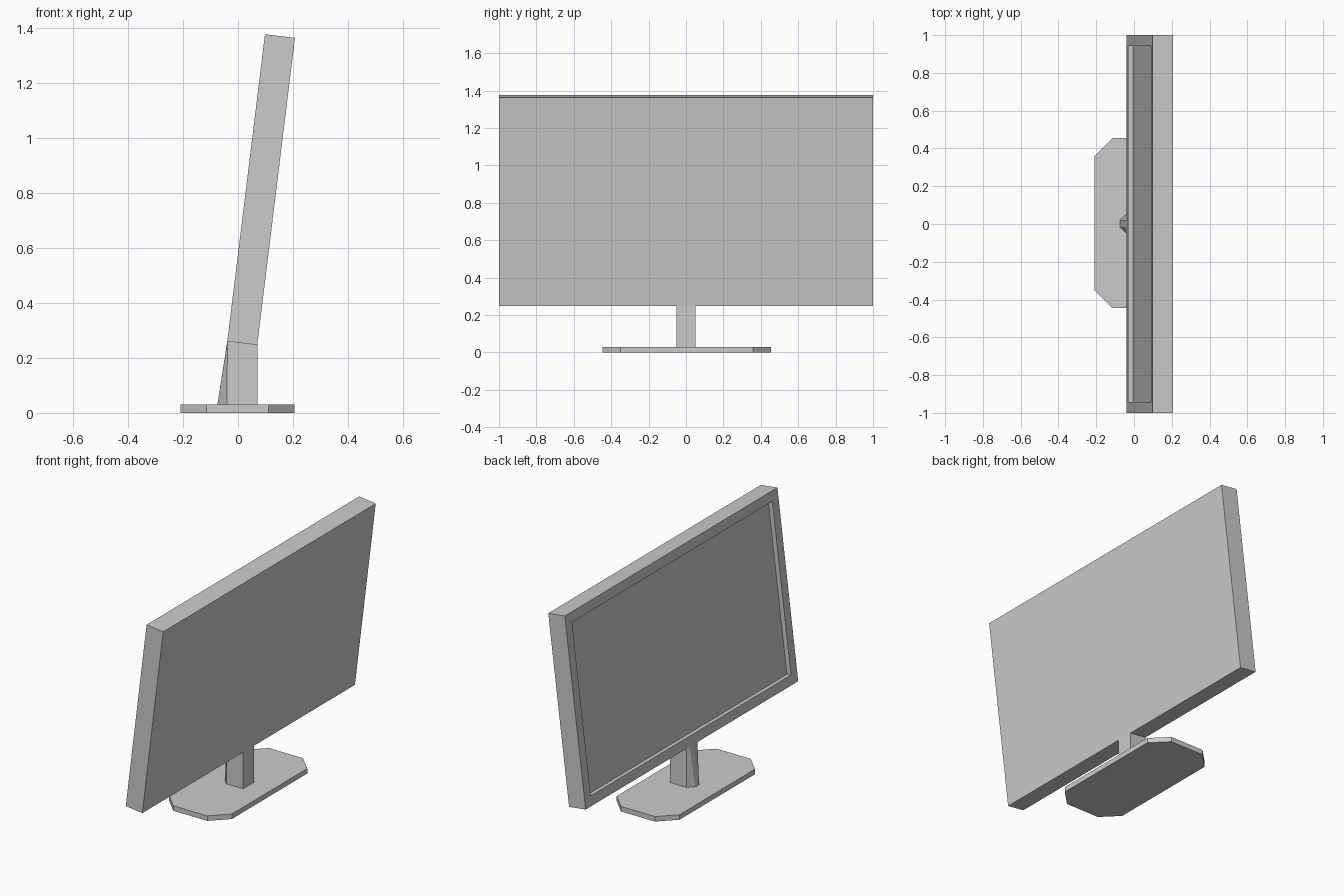
import bpy, bmesh

if "Cube" in bpy.data.objects:
    bpy.data.objects.remove(bpy.data.objects["Cube"])


def loft(name, lower, upper, edit=None):
    """Solid between two matching outlines, with capped ends."""
    bm = bmesh.new()
    a = [bm.verts.new(p) for p in lower]
    b = [bm.verts.new(p) for p in upper]
    n = len(a)
    bm.faces.new(a[::-1])
    bm.faces.new(b)
    for i in range(n):
        j = (i + 1) % n
        bm.faces.new((a[i], a[j], b[j], b[i]))
    bmesh.ops.recalc_face_normals(bm, faces=bm.faces[:])
    if edit:
        edit(bm)
    mesh = bpy.data.meshes.new(name)
    bm.to_mesh(mesh)
    bm.free()
    obj = bpy.data.objects.new(name, mesh)
    bpy.context.collection.objects.link(obj)
    return obj


# Base plate with chamfered corners
hx, hy, c, cx, cy = 0.207, 0.45, 0.095, -0.002, 0.004
outline = [(hx, hy - c), (hx - c, hy), (c - hx, hy), (-hx, hy - c),
           (-hx, c - hy), (c - hx, -hy), (hx - c, -hy), (hx, c - hy)]
loft("base",
     [(x + cx, y + cy, 0) for x, y in outline],
     [(x + cx, y + cy, 0.03) for x, y in outline])

# Neck: straight back part, faceted front leaning into the panel
loft("neck",
     [(0.07, -0.052, 0.03), (0.07, 0.052, 0.03), (-0.04, 0.052, 0.03),
      (-0.075, 0.02, 0.03), (-0.075, -0.016, 0.03), (-0.04, -0.052, 0.03)],
     [(0.07, -0.052, 0.247), (0.07, 0.052, 0.247), (-0.0385, 0.052, 0.26),
      (-0.039, 0.02, 0.26), (-0.039, -0.016, 0.26), (-0.0385, -0.052, 0.26)])


# Panel: tilted slab with a recessed screen on the -x side
def recess(bm):
    bm.normal_update()
    face = min(bm.faces, key=lambda f: f.normal.x)
    bmesh.ops.inset_region(bm, faces=[face], thickness=0.082)
    push = face.normal * -0.027
    new = bmesh.ops.extrude_discrete_faces(bm, faces=[face])["faces"][0]
    bmesh.ops.translate(bm, verts=new.verts[:], vec=push)


side = [(-0.039, 0.26), (0.07, 0.247), (0.207, 1.363), (0.098, 1.376)]
loft("screen_panel", [(x, -1, z) for x, z in side],
     [(x, 1, z) for x, z in side], recess)
